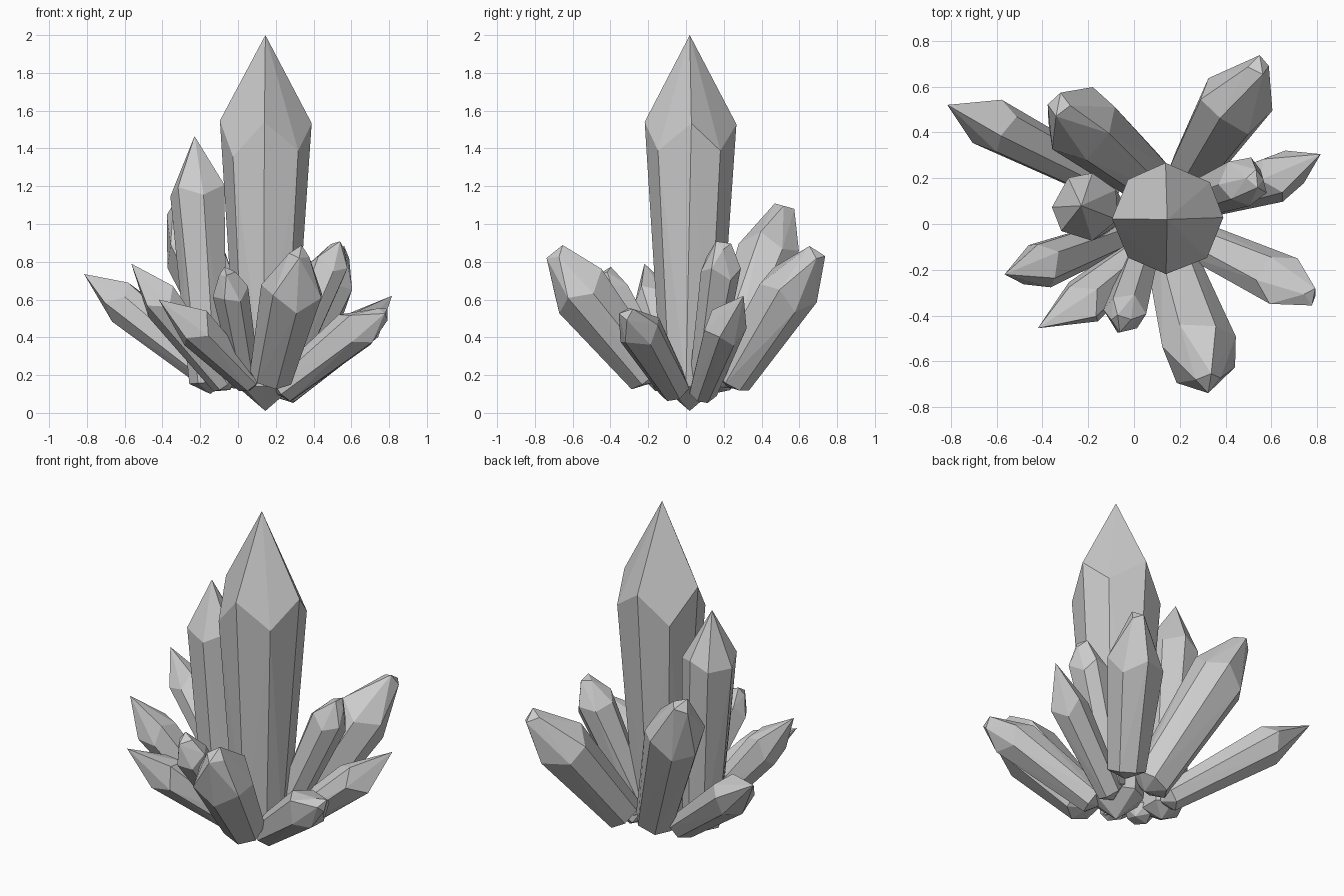
import bpy, bmesh, math, random
from mathutils import Vector

if "Cube" in bpy.data.objects:
    bpy.data.objects.remove(bpy.data.objects["Cube"])


def crystal(name, base, shoulder, tip, r, blunt=0.0, sides=7, r_base=0.7,
            end=0.05, zig=0.04, turn=0.0, seed=1):
    """Tapered faceted prism: base point, base ring, uneven shoulder ring, tip."""
    rnd = random.Random(seed)
    base, shoulder, tip = Vector(base), Vector(shoulder), Vector(tip)
    axis = (shoulder - base).normalized()
    u = axis.cross(Vector((0, 1, 0))).normalized()
    v = axis.cross(u)
    pts = []

    def ring(centre, radius, n, lift):
        for i in range(n):
            a = math.tau * (i + rnd.uniform(-0.13, 0.13)) / n + turn
            d = u * math.cos(a) + v * math.sin(a)
            step = lift * (1 if i % 2 else -1) * rnd.uniform(0.6, 1)
            pts.append(centre + d * radius + axis * step)

    ring(base, r * r_base, sides, 0.0)
    ring(shoulder, r, sides, zig)
    if blunt:
        ring(tip - axis * 0.02, blunt, 4, 0.015)
    else:
        pts.append(tip)
    if end:
        pts.append(base - axis * end)

    bm = bmesh.new()
    for p in pts:
        bm.verts.new(p)
    res = bmesh.ops.convex_hull(bm, input=bm.verts[:])
    loose = {g for g in res["geom_interior"] + res["geom_unused"]
             if isinstance(g, bmesh.types.BMVert)}
    bmesh.ops.delete(bm, geom=list(loose), context='VERTS')
    bmesh.ops.recalc_face_normals(bm, faces=bm.faces[:])
    me = bpy.data.meshes.new(name)
    bm.to_mesh(me)
    bm.free()
    bpy.context.collection.objects.link(bpy.data.objects.new(name, me))


# Upright crystals
crystal("main_crystal", (0.145, 0.02, 0.14), (0.147, 0.024, 1.45), (0.145, 0.02, 2.0),
        0.243, sides=8, r_base=0.62, end=0.13, zig=0.1, turn=0.75, seed=3)
crystal("second_crystal", (-0.15, 0.06, 0.16), (-0.21, 0.075, 1.18), (-0.23, 0.08, 1.465),
        0.15, r_base=0.72, end=0.06, zig=0.03, seed=5)

# Back crystals
crystal("back_left_crystal", (0.06, 0.2, 0.18), (-0.235, 0.44, 0.86), (-0.34, 0.525, 1.1),
        0.165, blunt=0.055, seed=7)
crystal("back_right_crystal", (0.26, 0.24, 0.18), (0.45, 0.545, 0.65), (0.555, 0.7, 0.865),
        0.16, blunt=0.05, seed=8)

# Left crystals
crystal("left_long_crystal", (-0.1, 0.17, 0.17), (-0.61, 0.43, 0.585), (-0.815, 0.52, 0.735),
        0.115, seed=11)
crystal("left_front_crystal", (-0.07, -0.05, 0.16), (-0.41, -0.18, 0.6), (-0.565, -0.22, 0.79),
        0.108, seed=12)

# Front crystals
crystal("front_left_crystal", (0.06, -0.11, 0.17), (-0.23, -0.35, 0.46), (-0.42, -0.455, 0.6),
        0.11, seed=13)
crystal("front_small_crystal", (0.05, -0.1, 0.16), (-0.04, -0.39, 0.64), (-0.06, -0.44, 0.76),
        0.097, blunt=0.045, sides=6, zig=0.02, seed=14)
crystal("front_large_crystal", (0.18, -0.2, 0.2), (0.29, -0.56, 0.655), (0.33, -0.7, 0.86),
        0.168, blunt=0.055, seed=15)

# Right crystals
crystal("right_front_crystal", (0.24, -0.06, 0.13), (0.64, -0.25, 0.45), (0.79, -0.32, 0.54),
        0.122, blunt=0.04, seed=16)
crystal("right_sharp_crystal", (0.25, 0.09, 0.11), (0.65, 0.21, 0.455), (0.815, 0.305, 0.62),
        0.108, seed=17)
crystal("right_upper_crystal", (0.23, 0.09, 0.15), (0.48, 0.185, 0.77), (0.54, 0.2, 0.91),
        0.108, blunt=0.04, sides=7, zig=0.03, seed=18)
